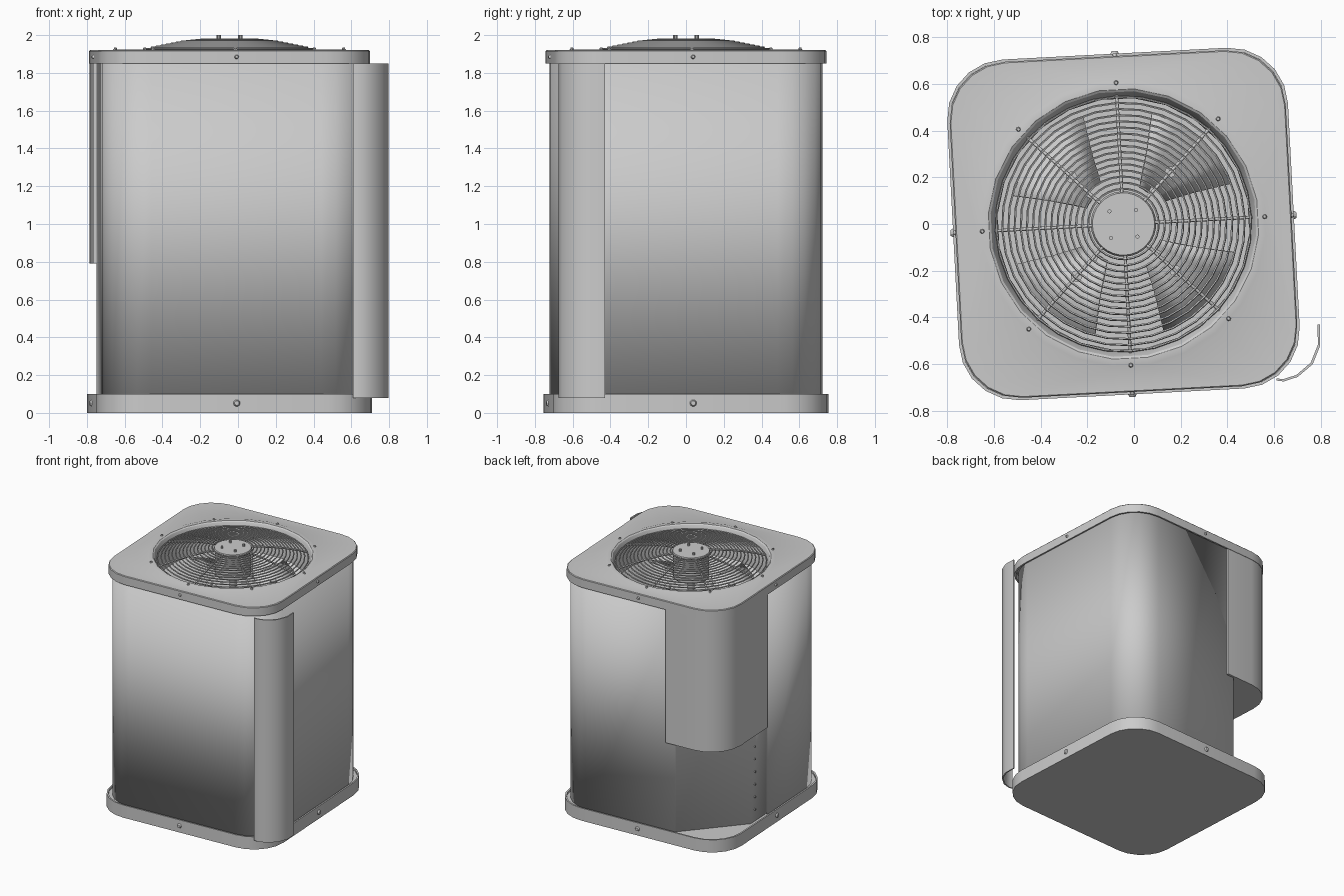
import bpy, bmesh
from math import sin, cos, pi, radians
from mathutils import Matrix, Vector

if "Cube" in bpy.data.objects:
    bpy.data.objects.remove(bpy.data.objects["Cube"])

# the cabinet sits slightly turned and off-centre
FRAME = Matrix.Translation((-0.045, 0, 0)) @ Matrix.Rotation(radians(3), 4, 'Z')


def finish(name, bm, smooth=True, frame=FRAME):
    bmesh.ops.recalc_face_normals(bm, faces=bm.faces)
    me = bpy.data.meshes.new(name)
    bm.to_mesh(me)
    bm.free()
    ob = bpy.data.objects.new(name, me)
    bpy.context.collection.objects.link(ob)
    ob.matrix_world = frame
    if smooth:
        bpy.ops.object.select_all(action='DESELECT')
        ob.select_set(True)
        bpy.context.view_layer.objects.active = ob
        bpy.ops.object.shade_smooth_by_angle(angle=radians(30))
    return ob


def corner(h, r, k, n=5):
    """Arc of rounded-square corner k, counter-clockwise from +x +y."""
    cx, cy = [(1, 1), (-1, 1), (-1, -1), (1, -1)][k]
    return [(cx * (h - r) + r * cos(a), cy * (h - r) + r * sin(a))
            for a in [k * pi / 2 + i * pi / 2 / n for i in range(n + 1)]]


def rsq(h, r, z):
    return [(x, y, z) for k in range(4) for x, y in corner(h, r, k)]


def circle(r, z, n=24):
    a0 = radians(7.5)
    return [(r * cos(a0 + i * 2 * pi / n), r * sin(a0 + i * 2 * pi / n), z) for i in range(n)]


def loft(name, loops, cap_start=False, cap_end=False, frame=FRAME):
    bm = bmesh.new()
    rows = [[bm.verts.new(p) for p in lp] for lp in loops]
    n = len(rows[0])
    for a, b in zip(rows, rows[1:]):
        for i in range(n):
            bm.faces.new((a[i], a[(i + 1) % n], b[(i + 1) % n], b[i]))
    if cap_start:
        bm.faces.new(rows[0][::-1])
    if cap_end:
        bm.faces.new(rows[-1])
    return finish(name, bm, frame=frame)


def prism(name, outline, z0, z1, caps=True, frame=FRAME):
    return loft(name, [[(x, y, z) for x, y in outline] for z in (z0, z1)], caps, caps, frame)


def cylinders(name, spots, r, depth, n=12, axis='Z', taper=1.0):
    """Several small cylinders joined; spots are (position, turn about z)."""
    bm = bmesh.new()
    for p, turn in spots:
        m = Matrix.Translation(p) @ Matrix.Rotation(turn, 4, 'Z')
        if axis == 'X':
            m = m @ Matrix.Rotation(pi / 2, 4, 'Y')
        bmesh.ops.create_cone(bm, cap_ends=True, segments=n, radius1=r,
                              radius2=r * taper, depth=depth, matrix=m)
    return finish(name, bm)


# base pan with raised rim
loft("base_pan", [rsq(.73, .25, 0), rsq(.73, .25, .1), rsq(.718, .24, .1),
                  rsq(.718, .24, .085)], True, True)

# cabinet wall, with the service corner cut off diagonally
wall = corner(.70, .25, 0) + [(-.30, .70), (-.30, .685), (-.685, .28), (-.685, .08), (-.70, .08)]
wall += corner(.70, .25, 2) + corner(.70, .25, 3)
body = prism("cabinet_wall", wall, .085, 1.86, caps=False)
shell = body.modifiers.new("thickness", 'SOLIDIFY')
shell.thickness = .01
shell.offset = -1

# upper cover over the service corner
cover = [(-.30, .686), (-.23, .70), (-.23, .717)] + corner(.717, .25, 1)
cover += [(-.717, .11), (-.70, .11), (-.686, .28)]
prism("service_cover", cover, .79, 1.855)
cylinders("service_strip_screws", [((-.687, .23, .18 + .1 * i), pi) for i in range(6)],
          .008, .01, 8, 'X')

# loose curved corner panel
arc = [(.61, -.67), (.64, -.674), (.70, -.655), (.765, -.60), (.797, -.52), (.795, -.43)]
inner = [(.60 + (x - .60) * .95, -.43 + (y + .43) * .96) for x, y in arc]
prism("corner_panel", arc + inner[::-1], .08, 1.85, frame=Matrix())

# lid with skirt, stamped ring and fan throat
loft("lid", [rsq(.708, .24, 1.85), rsq(.72, .25, 1.85), rsq(.72, .25, 1.915),
             rsq(.715, .245, 1.92), circle(.625, 1.92), circle(.61, 1.925), circle(.58, 1.925),
             circle(.57, 1.918), circle(.548, 1.87), circle(.54, 1.70)])


def dome(r):
    return 1.985 - .3 * r * r


# grille rings
bm = bmesh.new()
RINGS, SEG, SIDES, W = 16, 32, 5, .005
for k in range(RINGS):
    R = .15 + k * (.545 - .15) / (RINGS - 1)
    grid = [[bm.verts.new(((R + W * cos(b)) * cos(a), (R + W * cos(b)) * sin(a), dome(R) + W * sin(b)))
             for b in [j * 2 * pi / SIDES for j in range(SIDES)]]
            for a in [i * 2 * pi / SEG for i in range(SEG)]]
    for i in range(SEG):
        for j in range(SIDES):
            bm.faces.new((grid[i][j], grid[(i + 1) % SEG][j],
                          grid[(i + 1) % SEG][(j + 1) % SIDES], grid[i][(j + 1) % SIDES]))
finish("grille_rings", bm)

# grille spokes
cu = bpy.data.curves.new("grille_spokes", 'CURVE')
cu.dimensions = '3D'
cu.bevel_depth = .007
cu.bevel_resolution = 1
cu.use_fill_caps = True
for k in range(8):
    a = k * pi / 4
    sp = cu.splines.new('POLY')
    sp.points.add(6)
    for i, pt in enumerate(sp.points):
        r = .12 + .435 * i / 6
        pt.co = (r * cos(a), r * sin(a), dome(r) - .008, 1)
spokes = bpy.data.objects.new("grille_spokes", cu)
bpy.context.collection.objects.link(spokes)
spokes.matrix_world = FRAME

# hub plate, its bolts and the fan motor
cylinders("hub_plate", [((0, 0, 1.973), 0)], .14, .018, 32, taper=.95)
cylinders("hub_bolts", [((x, y, 1.988), 0) for x in (-.057, .057) for y in (-.057, .057)], .009, .024, 8)
cylinders("fan_motor", [((0, 0, 1.87), 0)], .13, .19, 32)
cylinders("fan_shaft", [((0, 0, 1.71), 0)], .025, .16, 12)
cylinders("fan_hub", [((0, 0, 1.66), 0)], .20, .03, 24)

# four pitched fan blades
bm = bmesh.new()
for k in range(4):
    base = radians(45) + k * pi / 2
    rows = []
    for r, spread in ((.17, .30), (.33, .42), (.49, .48)):
        rows.append([bm.verts.new((r * cos(base + t * spread), r * sin(base + t * spread),
                                   1.66 + .07 * t)) for t in (-1, -.5, 0, .5, 1)])
    for a, b in zip(rows, rows[1:]):
        for i in range(4):
            bm.faces.new((a[i], b[i], b[i + 1], a[i + 1]))
blades = finish("fan_blades", bm)
blades.modifiers.new("thickness", 'SOLIDIFY').thickness = .008
cylinders("blade_rivets", [((.3 * cos(a), .3 * sin(a), 1.67), 0)
                           for a in [pi / 4 + k * pi / 2 for k in range(4)]], .025, .03, 10)

# screws on the lid ring and around the sides
quarter = [k * pi / 2 for k in range(4)]
cylinders("lid_ring_screws", [((.605 * cos(k * pi / 4), .605 * sin(k * pi / 4), 1.927), 0)
                              for k in range(8)], .011, .014, 8, taper=.6)
cylinders("lid_side_screws", [((.723 * cos(a), .723 * sin(a), 1.885), a) for a in quarter],
          .013, .014, 10, 'X', .6)
cylinders("base_side_screws", [((.733 * cos(a), .733 * sin(a), .052), a) for a in quarter],
          .021, .016, 10, 'X', .6)
